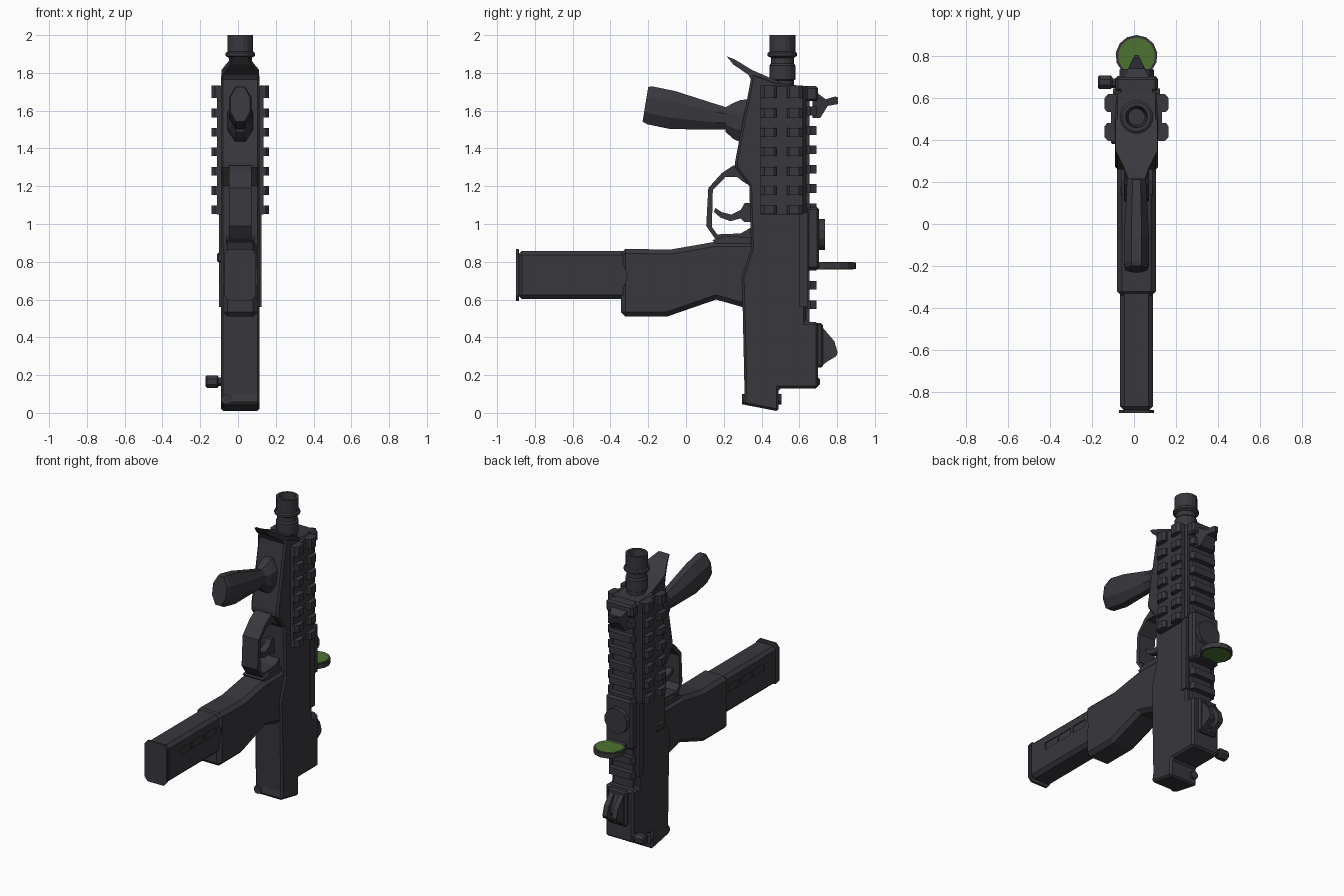
import bpy, bmesh, math
from mathutils import Vector

if "Cube" in bpy.data.objects:
    bpy.data.objects.remove(bpy.data.objects["Cube"])

XC = 0.012  # centre plane of the body


def material(name, rgb):
    m = bpy.data.materials.new(name)
    m.diffuse_color = (*rgb, 1)
    m.use_nodes = True
    m.node_tree.nodes["Principled BSDF"].inputs["Base Color"].default_value = m.diffuse_color
    return m


DARK = material("dark_gunmetal", (0.040, 0.039, 0.047))
GREEN = material("green_glass", (0.076, 0.17, 0.03))


def finish(name, bm, mat=DARK, bevel=0):
    bmesh.ops.recalc_face_normals(bm, faces=bm.faces)
    me = bpy.data.meshes.new(name)
    bm.to_mesh(me)
    bm.free()
    ob = bpy.data.objects.new(name, me)
    bpy.context.collection.objects.link(ob)
    me.materials.append(mat)
    if bevel:
        b = ob.modifiers.new("bevel", 'BEVEL')
        b.width, b.segments, b.limit_method = bevel, 1, 'ANGLE'
        b.angle_limit = math.radians(50)
    return ob


def skin(rings):
    """Join equal rings of points into a closed solid."""
    bm = bmesh.new()
    rows = [[bm.verts.new(p) for p in r] for r in rings]
    n = len(rows[0])
    for a, b in zip(rows, rows[1:]):
        for i in range(n):
            bm.faces.new((a[i], a[(i + 1) % n], b[(i + 1) % n], b[i]))
    bm.faces.new(rows[0])
    bm.faces.new(rows[-1])
    return bm


def prism(name, pts, lo, hi, axis='x', mat=DARK, bevel=0, taper=None):
    """Extrude a 2D profile along an axis; x extrusions take lo/hi from XC."""
    def at(p, h):
        if axis == 'x':
            return (XC + h * (taper(p[0]) if taper else 1), p[0], p[1])
        return (p[0], h, p[1]) if axis == 'y' else (p[0], p[1], h)
    return finish(name, skin([[at(p, h) for p in pts] for h in (lo, hi)]), mat, bevel)


def box(name, x, y, z, bevel=0):
    """Box from ranges, with x measured from the centre plane."""
    return prism(name, [(y[0], z[0]), (y[1], z[0]), (y[1], z[1]), (y[0], z[1])], *x, bevel=bevel)


def ngon(cx, cy, r, n):
    return [(cx + r * math.cos(2 * math.pi * (i + .5) / n),
             cy + r * math.sin(2 * math.pi * (i + .5) / n)) for i in range(n)]


def loft_y(name, sections):
    """Octagonal loft; each section is y, z, half x, half z, lean."""
    rings = []
    for y, z, hx, hz, lean in sections:
        rings.append([(XC + hx * u, y + lean * v, z + hz * v)
                      for u, v in ngon(0, 0, 1 / math.cos(math.pi / 8), 8)])
    return finish(name, skin(rings))


def lathe_z(name, y, profile, n=16):
    return finish(name, skin([[(p[0], p[1], z) for p in ngon(XC, y, r, n)] for r, z in profile]))


def cut(target, cutter):
    cutter.hide_render = True
    cutter.hide_viewport = True
    m = target.modifiers.new("cut", 'BOOLEAN')
    m.operation, m.object, m.solver = 'DIFFERENCE', cutter, 'EXACT'


# Receiver body
prism("receiver", [(.30, .045), (.49, .008), (.49, .13), (.70, .13), (.70, .48), (.635, .48),
                   (.635, 1.73), (.52, 1.74), (.35, 1.80), (.26, 1.33), (.26, 1.30), (.335, 1.20),
                   (.345, .87), (.295, .72), (.30, .56), (.31, .10)], -.103, .103, bevel=.012)
# Tapered muzzle hook
prism("muzzle_hook", [(.215, 1.888), (.26, 1.87), (.35, 1.815), (.50, 1.75), (.42, 1.72),
                      (.345, 1.76), (.33, 1.79), (.25, 1.845)], -.1, .1,
      taper=lambda y: max(.4, min(1, (y - .15) / .2)))
# Barrel with rings and a hollow bore
lathe_z("barrel", .51, [(.062, 1.70), (.062, 1.76), (.07, 1.765), (.07, 1.84), (.062, 1.85),
                        (.062, 1.88), (.08, 1.89), (.08, 1.905), (.07, 1.912), (.07, 2.0),
                        (.052, 2.0), (.04, 1.90)])

# Front grip and collar
loft_y("foregrip_collar", [(.34, 1.545, .068, .115, 0), (.29, 1.545, .068, .112, 0),
                           (.25, 1.545, .06, .095, 0), (.21, 1.553, .045, .065, 0)])
loft_y("foregrip", [(.23, 1.557, .045, .055, .005), (.16, 1.565, .047, .066, .01),
                    (-.07, 1.603, .06, .1, .015), (-.19, 1.628, .06, .1, .015),
                    (-.215, 1.634, .052, .092, .015)])

# Trigger guard and trigger
prism("trigger_guard", [(.30, 1.31), (.25, 1.31), (.19, 1.27), (.118, 1.19), (.107, .99), (.155, .92),
                        (.35, .92), (.35, .985), (.29, .95), (.165, .945), (.137, .985), (.142, 1.18),
                        (.21, 1.25), (.27, 1.25), (.30, 1.225), (.36, 1.19)], -.06, .06)
prism("trigger", [(.35, 1.11), (.31, 1.11), (.29, 1.075), (.24, 1.05), (.19, 1.062), (.155, 1.085),
                  (.148, 1.065), (.18, 1.035), (.235, 1.015), (.29, 1.03), (.31, 1.01), (.35, 1.01)],
      -.022, .022)

# Pistol grip with thumb notches
grip = prism("pistol_grip", [(.37, .905), (.15, .905), (-.08, .865), (-.345, .868), (-.345, .51),
                             (-.10, .51), (.16, .60), (.30, .56), (.37, .60)], -.092, .092, bevel=.024)
for s in (-1, 1):
    cut(grip, prism("thumb_notch_cutter", [(-.40, .84), (-.345, .80), (-.322, .765), (-.312, .72),
                                           (-.322, .68), (-.345, .64), (-.40, .60)],
                    *sorted((s * .08, s * .12))))
prism("grip_tang", [(.36, .93), (.21, .935), (.14, .915), (.16, .89), (.36, .89)], -.075, .075)

# Magazine with recessed windows
mag = box("magazine", (-.079, .079), (-.89, -.25), (.602, .858), bevel=.022)
for s in (-1, 1):
    for y in (-.74, -.613, -.475):
        cut(mag, box("window_cutter", sorted((s * .073, s * .1)), (y, y + .115), (.743, .79)))
prism("magazine_base", [(XC - .083, .62), (XC - .06, .592), (XC + .06, .592), (XC + .083, .62),
                        (XC + .083, .84), (XC + .06, .868), (XC - .06, .868), (XC - .083, .84)],
      -.9, -.885, 'y')

# Side rails: base plate plus two columns of chamfered teeth
tooth = [(.105, .42), (.12, .395), (.135, .395), (.153, .415), (.153, .465), (.14, .48), (.105, .48)]
for s in (-1, 1):
    box("side_rail_base", sorted((s * .09, s * .122)), (.395, .62), (1.05, 1.73))
    for i in range(7):
        z = 1.052 + .1025 * i
        top = z + (.065 if i == 6 else .046)
        for flip in (False, True):
            prism("side_rail_tooth", [(XC + s * a, 1.014 - b if flip else b) for a, b in tooth],
                  z, top, 'z')
    box("lower_side_ledge", sorted((s * .09, s * .112)), (.60, .645), (.56, 1.06))

# Rear-facing rail with teeth
box("top_rail_base", (-.075, .075), (.60, .655), (.48, 1.73))
for i in range(11):
    z = .55 + .1025 * i
    prism("top_rail_tooth", [(XC - .075, .64), (XC - .095, .66), (XC - .08, .69),
                             (XC + .08, .69), (XC + .095, .66), (XC + .075, .64)], z, z + .046, 'z')

# Front sight
box("front_sight_base", (-.1, .1), (.63, .70), (1.65, 1.73), bevel=.012)
prism("front_sight_blade", [(.67, 1.71), (.70, 1.69), (.74, 1.66), (.79, 1.675), (.805, 1.67),
                            (.805, 1.635), (.75, 1.625), (.71, 1.56), (.67, 1.56)], -.06, .06,
      taper=lambda y: max(.15, min(1, (.82 - y) / .12)))

# Optic: mount, adjustment knob, round frame and green lens
box("optic_mount", (-.1, .1), (.64, .705), (.76, 1.09), bevel=.012)
prism("optic_knob", ngon(XC, .945, .085, 12), .70, .735, 'y')


def lens_outline(r):
    return [(XC + r * math.cos(math.radians(a)), .80 + r * math.sin(math.radians(a)))
            for a in range(-45, 226, 27)]


prism("optic_frame", lens_outline(.1), .763, .795, 'z')
prism("optic_lens", lens_outline(.088), .760, .798, 'z', mat=GREEN)
box("optic_foot", (-.065, .065), (.68, .74), (.76, .798))

# Rear sight: low ramp with two ears
box("rear_sight_base", (-.07, .07), (.68, .725), (.24, .475), bevel=.01)
ear = [(.70, .47), (.725, .45), (.785, .38), (.803, .32), (.795, .30), (.745, .27), (.72, .25), (.70, .25)]
for s in (-1, 1):
    prism("rear_sight_ear", ear, *sorted((s * .018, s * .052)))
prism("rear_sight_ramp", [(.70, .45), (.725, .44), (.765, .33), (.74, .28), (.70, .26)], -.02, .02)

# Cocking knob, sling pin and selector on the left side
prism("knob_stem", ngon(.67, .165, .025, 8), -.14, -.09)
knob = prism("cocking_knob", ngon(.675, .165, .036, 8), -.184, -.115, bevel=.008)
prism("sling_pin", ngon(XC - .075, .072, .027, 10), .297, .505, 'y')
box("selector", (-.122, -.09), (.38, .46), (.795, .85), bevel=.008)
